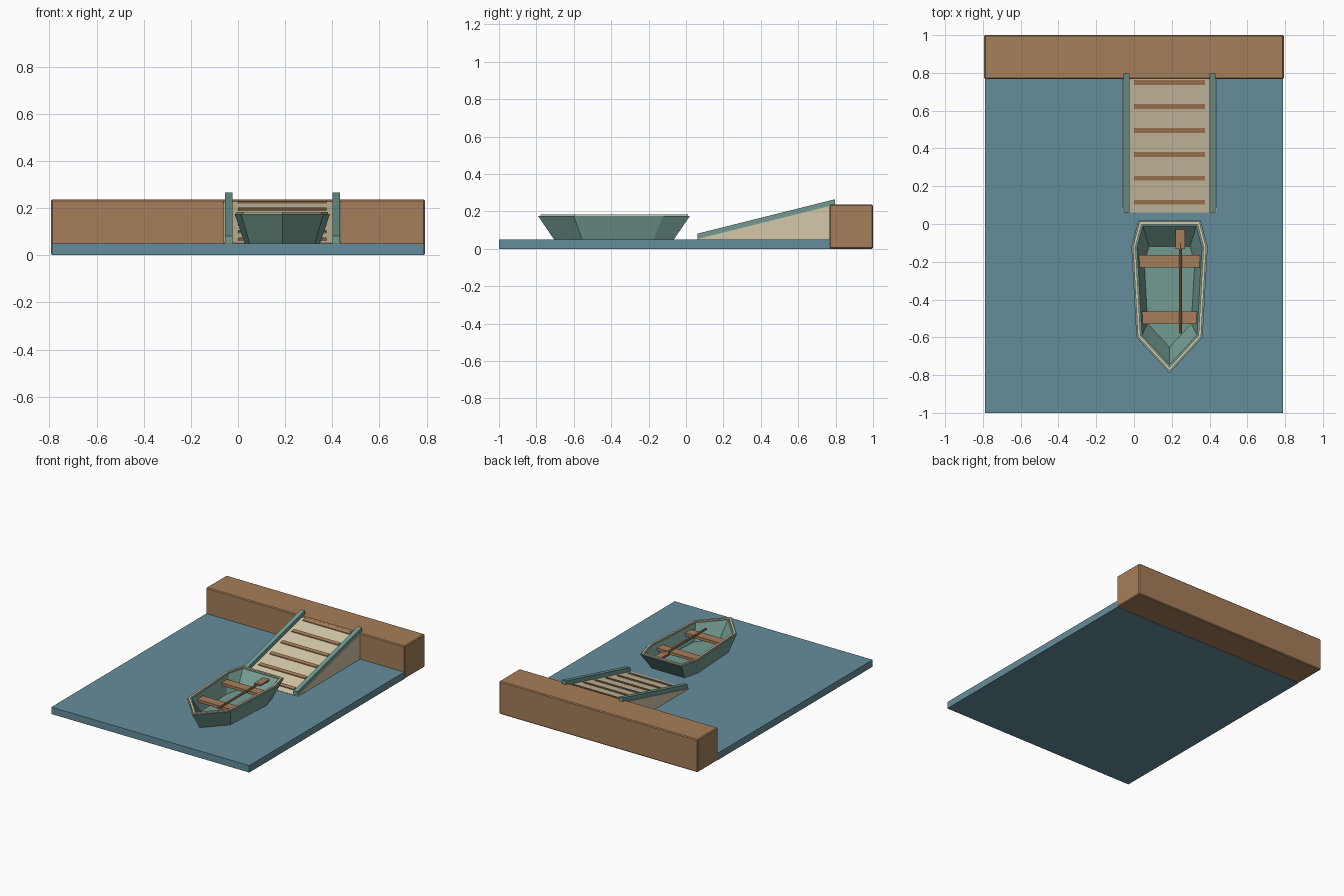
import bpy, bmesh, math
from mathutils import Vector

if "Cube" in bpy.data.objects:
    bpy.data.objects.remove(bpy.data.objects["Cube"])

def material(name, rgb):
    m = bpy.data.materials.new(name)
    m.diffuse_color = (*rgb, 1)
    m.use_nodes = True
    m.node_tree.nodes["Principled BSDF"].inputs["Base Color"].default_value = m.diffuse_color
    return m

WOOD = material("wood", (0.38, 0.21, 0.10))
WATER = material("water", (0.13, 0.27, 0.33))
CREAM = material("cream", (0.66, 0.58, 0.40))
GREEN = material("green", (0.17, 0.33, 0.29))

def finish(name, bm, mat):
    bmesh.ops.recalc_face_normals(bm, faces=bm.faces[:])
    me = bpy.data.meshes.new(name)
    bm.to_mesh(me)
    bm.free()
    me.materials.append(mat)
    ob = bpy.data.objects.new(name, me)
    bpy.context.collection.objects.link(ob)
    return ob

def box(name, x, y, z, mat, bevel=0):
    bm = bmesh.new()
    bmesh.ops.create_cube(bm, size=1)
    for v in bm.verts:
        v.co = [(r[0] + r[1]) / 2 + c * (r[1] - r[0]) for r, c in zip((x, y, z), v.co)]
    ob = finish(name, bm, mat)
    if bevel:
        mod = ob.modifiers.new("bevel", 'BEVEL')
        mod.width, mod.segments = bevel, 1
    return ob

def side_prism(name, profile, x0, x1, mat):
    """Extrude a (y, z) profile along x."""
    bm = bmesh.new()
    f = bm.faces.new([bm.verts.new((x0, y, z)) for y, z in profile])
    new = bmesh.ops.extrude_face_region(bm, geom=[f])["geom"]
    bmesh.ops.translate(bm, vec=(x1 - x0, 0, 0),
                        verts=[g for g in new if isinstance(g, bmesh.types.BMVert)])
    return finish(name, bm, mat)

def loft(name, rings, mat, close_ring=False):
    """Skin a list of rings; either cap both ends or join last to first."""
    bm = bmesh.new()
    vs = [[bm.verts.new(p) for p in r] for r in rings]
    n = len(rings[0])
    for a, b in zip(vs, vs[1:] + (vs[:1] if close_ring else [])):
        for i in range(n):
            j = (i + 1) % n
            bm.faces.new((a[i], a[j], b[j], b[i]))
    if not close_ring:
        bm.faces.new(vs[0])
        bm.faces.new(vs[-1])
    return finish(name, bm, mat)

# Water slab and quay
box("water", (-0.79, 0.79), (-1, 0.77), (0, 0.05), WATER)
box("quay", (-0.793, 0.793), (0.767, 1), (0, 0.237), WOOD, 0.006)

# Ramp wedge, cross slats and side rails
CX, SLOPE = 0.188, 0.25
def ramp_z(y):
    return 0.052 + (y - 0.06) * SLOPE
side_prism("ramp", [(0.06, 0.045), (0.77, 0.045), (0.77, ramp_z(0.77)), (0.06, ramp_z(0.06))],
           CX - 0.25, CX + 0.25, CREAM)
for i in range(6):
    a = 0.102 + 0.127 * i
    b = a + 0.025
    side_prism(f"ramp_slat_{i + 1}", [(a, ramp_z(a) - 0.006), (b, ramp_z(b) - 0.006),
               (b, ramp_z(b) + 0.006), (a, ramp_z(a) + 0.006)], CX - 0.187, CX + 0.187, WOOD)
for s, side in ((-1, "left"), (1, "right")):
    c = CX + s * 0.228
    side_prism(f"{side}_rail", [(0.062, ramp_z(0.062)), (0.797, ramp_z(0.797)),
               (0.797, ramp_z(0.797) + 0.029), (0.062, ramp_z(0.062) + 0.029)],
               c - 0.016, c + 0.016, GREEN)

# Boat outline: blunt stern towards the ramp, pointed bow
CY = -0.386
half = [(0.165, 0.02), (0.202, -0.12), (0.175, -0.60)]
outline = [Vector(p) for p in half] + [Vector((0, -0.79))] + [Vector((-x, y)) for x, y in half[::-1]]

def inset(pts, d):
    out = []
    for i, p in enumerate(pts):
        e1 = (p - pts[i - 1]).normalized()
        e2 = (pts[(i + 1) % len(pts)] - p).normalized()
        n1, n2 = Vector((e1.y, -e1.x)), Vector((e2.y, -e2.x))
        out.append(p + (n1 + n2) * d / (1 + n1.dot(n2)))
    return out

def ring(pts, z, scale=1.0):
    return [(CX + p.x * scale, CY + (p.y - CY) * scale, z) for p in pts]

# inset() must shrink the outline whatever its winding
SIGN = 1 if inset(outline, 0.01)[1].x < outline[1].x else -1
rim_in = inset(outline, SIGN * 0.03)

# Hull shell and gunwale trim
loft("hull", [ring(outline, 0.05, 0.79), ring(outline, 0.174),
              ring(rim_in, 0.174), ring(outline, 0.068, 0.66)], GREEN)
t0, t1 = inset(outline, SIGN * 0.008), inset(outline, SIGN * 0.022)
loft("gunwale_trim", [ring(t0, 0.168), ring(t0, 0.183), ring(t1, 0.183), ring(t1, 0.168)],
     CREAM, True)

# Seats
box("stern_seat", (CX - 0.168, CX + 0.168), (-0.23, -0.164), (0.13, 0.15), WOOD)
box("bow_seat", (CX - 0.148, CX + 0.148), (-0.53, -0.462), (0.13, 0.15), WOOD)

# Oar resting on the seats
OX, OZ = 0.246, 0.157
def circle(y):
    return [(OX + 0.008 * math.cos(k * math.pi / 4), y, OZ + 0.008 * math.sin(k * math.pi / 4))
            for k in range(8)]
loft("oar_shaft", [circle(-0.58), circle(-0.10)], WOOD)
box("oar_blade", (OX - 0.025, OX + 0.025), (-0.132, -0.03), (OZ - 0.006, OZ + 0.006), WOOD)
